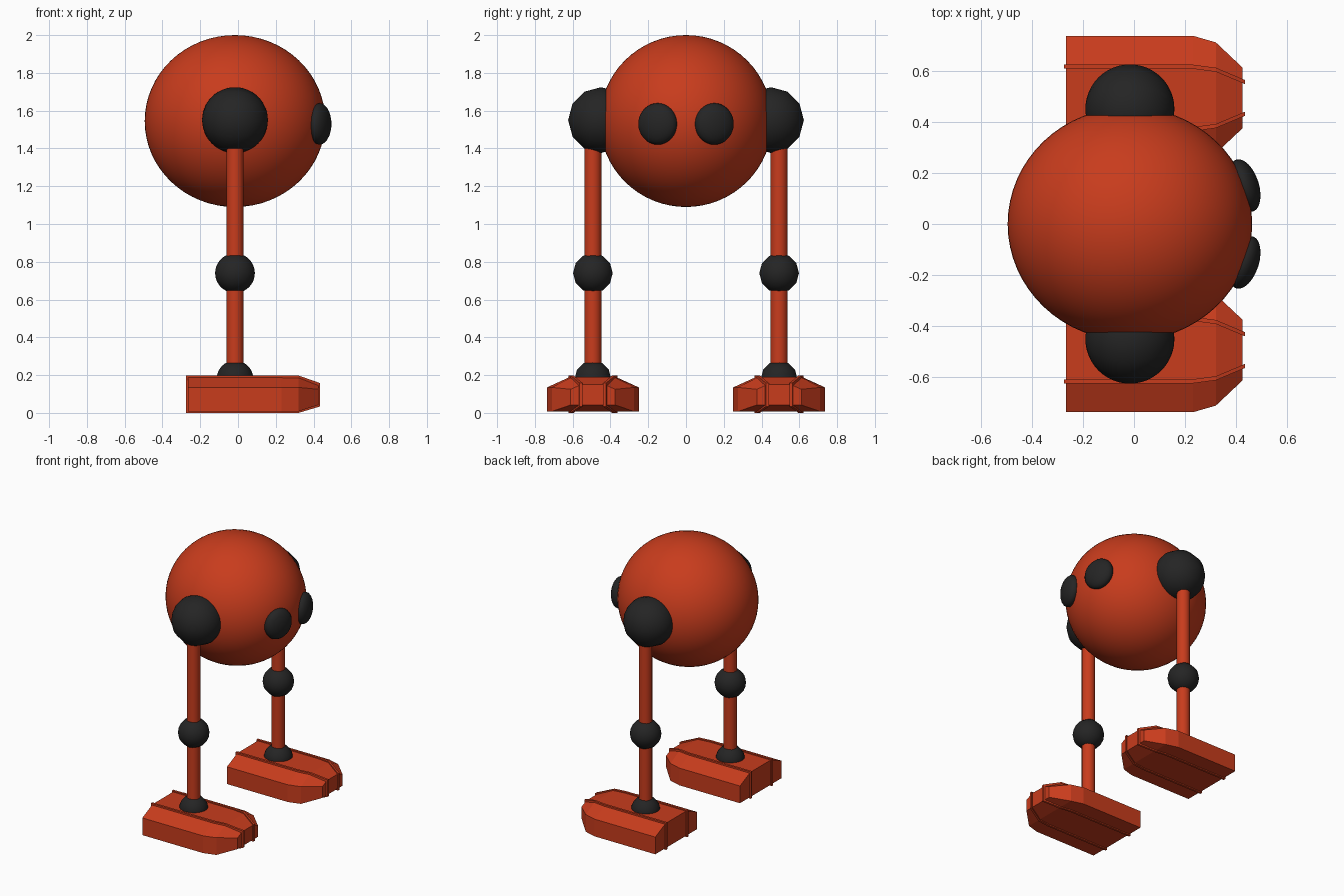
import bpy, bmesh, math
from mathutils import Matrix, Vector

if "Cube" in bpy.data.objects:
    bpy.data.objects.remove(bpy.data.objects["Cube"])

CX = -0.016   # common x of body and legs
LEG_Y = 0.493


def material(name, rgb):
    m = bpy.data.materials.new(name)
    m.diffuse_color = (*rgb, 1)
    m.use_nodes = True
    m.node_tree.nodes["Principled BSDF"].inputs["Base Color"].default_value = m.diffuse_color
    return m


RED = material("red_paint", (0.58, 0.045, 0.012))
BLACK = material("black_rubber", (0.018, 0.018, 0.018))


def finish(name, bm, mat, smooth=None):
    bmesh.ops.recalc_face_normals(bm, faces=bm.faces)
    me = bpy.data.meshes.new(name)
    bm.to_mesh(me)
    bm.free()
    me.materials.append(mat)
    ob = bpy.data.objects.new(name, me)
    bpy.context.collection.objects.link(ob)
    if smooth:
        bpy.ops.object.select_all(action='DESELECT')
        ob.select_set(True)
        bpy.context.view_layer.objects.active = ob
        bpy.ops.object.shade_smooth_by_angle(angle=math.radians(smooth))
    return ob


def ball(name, loc, radii, mat, seg, rings, pole_x=False, turn=0, smooth=40):
    bm = bmesh.new()
    bmesh.ops.create_uvsphere(bm, u_segments=seg, v_segments=rings, radius=1)
    if pole_x:
        bm.transform(Matrix.Rotation(math.pi / 2, 4, 'Y'))
    bm.transform(Matrix.Translation(loc) @ Matrix.Rotation(turn, 4, 'Z')
                 @ Matrix.Diagonal((*radii, 1)))
    return finish(name, bm, mat, smooth)


def loft(name, sections, mat):
    """Skin a row of equal-length point rings and cap the ends."""
    bm = bmesh.new()
    rows = [[bm.verts.new(p) for p in s] for s in sections]
    n = len(rows[0])
    for a, b in zip(rows, rows[1:]):
        for i in range(n):
            j = (i + 1) % n
            bm.faces.new((a[i], a[j], b[j], b[i]))
    bm.faces.new(rows[0])
    bm.faces.new(rows[-1])
    return finish(name, bm, mat)


# body
ball("body", (CX, 0, 1.545), (0.478, 0.457, 0.455), RED, 64, 32)

# foot stations: x, half width, half width of top, bottom z, shoulder z, top z
FOOT = [(-0.265, 0.243, 0.122, 0.008, 0.135, 0.19),
        (0.23, 0.243, 0.122, 0.008, 0.135, 0.19),
        (0.32, 0.217, 0.110, 0.008, 0.135, 0.19),
        (0.425, 0.118, 0.062, 0.042, 0.125, 0.15)]

for side, s in (("left", 1), ("right", -1)):
    y = s * LEG_Y
    # eye, flattened against the body
    ball(side + "_eye", (0.432, s * 0.15, 1.53), (0.056, 0.107, 0.11),
         BLACK, 32, 12, True, s * math.radians(18))
    # joints
    ball(side + "_hip", (CX, s * 0.45, 1.55), (0.174, 0.174, 0.174), BLACK, 12, 24, True)
    ball(side + "_knee", (CX, y, 0.74), (0.105,) * 3, BLACK, 12, 24, True)
    ball(side + "_ankle", (CX, y, 0.18), (0.097,) * 3, BLACK, 12, 24, True)
    # leg rods
    for part, z0, z1 in (("upper_leg", 0.74, 1.5), ("lower_leg", 0.18, 0.74)):
        bm = bmesh.new()
        bmesh.ops.create_cone(bm, cap_ends=True, segments=16, radius1=0.045,
                              radius2=0.045, depth=z1 - z0,
                              matrix=Matrix.Translation((CX, y, (z0 + z1) / 2)))
        finish(side + "_" + part, bm, RED, 40)
    # foot
    loft(side + "_foot",
         [[(x, y - w, zb), (x, y + w, zb), (x, y + w, zs),
           (x, y + t, zt), (x, y - t, zt), (x, y - w, zs)]
          for x, w, t, zb, zs, zt in FOOT], RED)
    # raised bands wrapping the foot, following its taper
    for band, k in (("outer", s), ("inner", -s)):
        sections = []
        for i, (x, w, t, zb, zs, zt) in enumerate(FOOT):
            x += -0.009 if i == 0 else 0.009 if i == 3 else 0
            c, h = y + k * t, 0.008
            sections.append([(x, c - h, zb - 0.008), (x, c + h, zb - 0.008),
                             (x, c + h, zt + 0.008), (x, c - h, zt + 0.008)])
        loft(f"{side}_foot_{band}_band", sections, RED)
